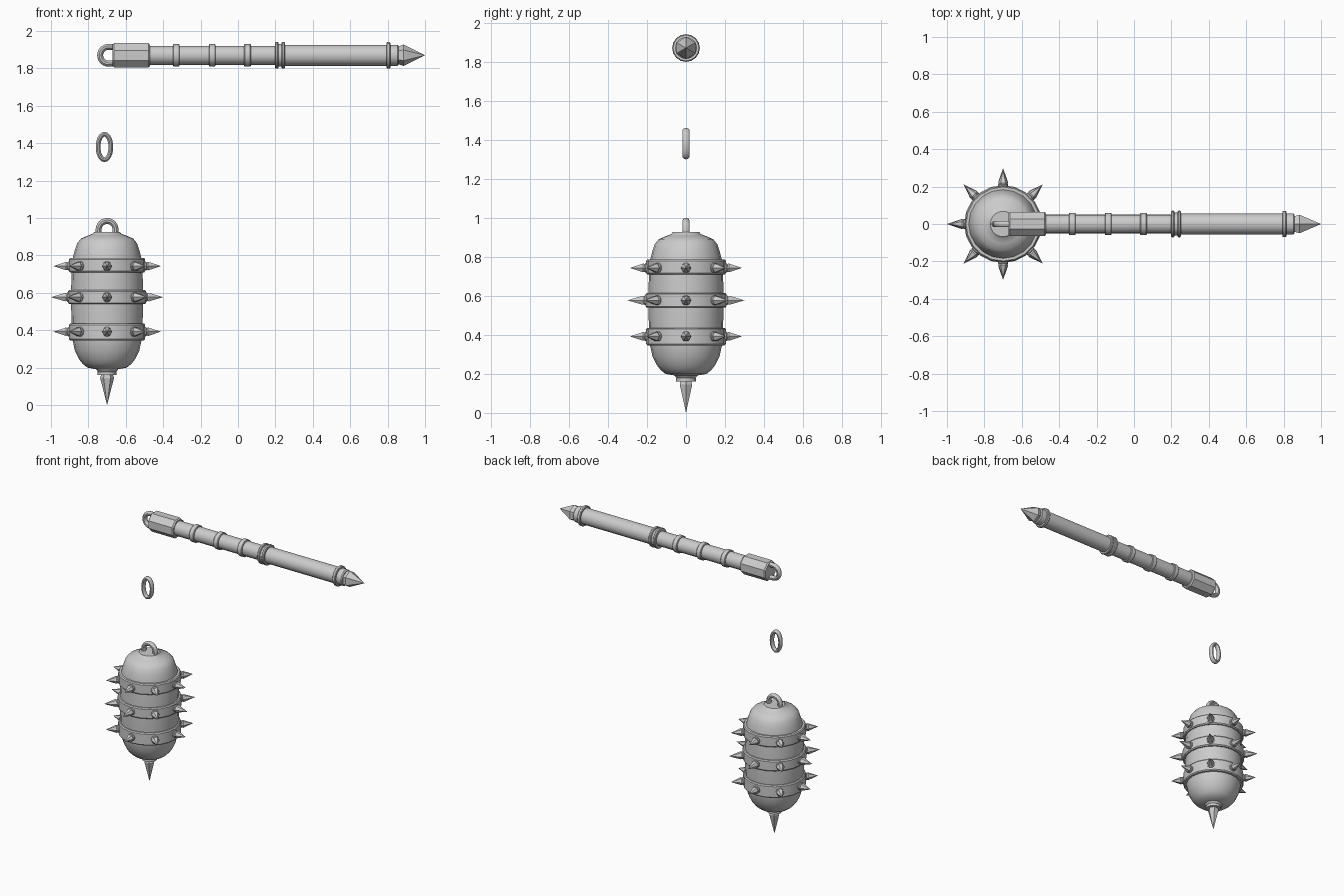
import bpy, bmesh, math
from mathutils import Vector

if "Cube" in bpy.data.objects:
    bpy.data.objects.remove(bpy.data.objects["Cube"])

HX, HZ = -0.70, 1.87      # head axis x, handle axis z


def finish(name, bm, smooth):
    bmesh.ops.recalc_face_normals(bm, faces=bm.faces)
    me = bpy.data.meshes.new(name)
    bm.to_mesh(me)
    bm.free()
    ob = bpy.data.objects.new(name, me)
    bpy.context.collection.objects.link(ob)
    if smooth:
        bpy.ops.object.select_all(action='DESELECT')
        bpy.context.view_layer.objects.active = ob
        ob.select_set(True)
        bpy.ops.object.shade_smooth_by_angle(angle=math.radians(35))
    return ob


def lathe(name, profile, origin, axis=(0, 0, 1), sides=16, turn=0.0, smooth=True):
    """Revolve (radius, distance) pairs around an axis; radius 0 makes a point."""
    bm = bmesh.new()
    q = Vector(axis).to_track_quat('Z', 'Y')
    rings = []
    for r, d in profile:
        n = 1 if r == 0 else sides
        angles = [turn + math.tau * i / sides for i in range(n)]
        rings.append([bm.verts.new(Vector(origin) + q @ Vector(
            (r * math.cos(a), r * math.sin(a), d))) for a in angles])
    for a, b in zip(rings, rings[1:]):
        for i in range(sides):
            j = (i + 1) % sides
            quad = [a[i % len(a)], a[j % len(a)], b[j % len(b)], b[i % len(b)]]
            bm.faces.new(list(dict.fromkeys(quad)))
    for ring in (rings[0], rings[-1]):
        if len(ring) > 1:
            bm.faces.new(ring)
    return finish(name, bm, smooth)


def tube(name, path, centre, rin, ry, closed, sides=10):
    """Sweep an ellipse (rin in the xz plane, ry along y) along an xz path."""
    bm = bmesh.new()
    pts = [Vector((x, 0, z)) for x, z in path]
    n = len(pts)
    rings = []
    for i, p in enumerate(pts):
        nxt = pts[(i + 1) % n] if closed else pts[min(i + 1, n - 1)]
        prv = pts[i - 1] if closed else pts[max(i - 1, 0)]
        t = (nxt - prv).normalized()
        side = Vector((t.z, 0, -t.x))
        rings.append([bm.verts.new(Vector(centre) + p
                      + side * rin * math.cos(math.tau * k / sides)
                      + Vector((0, ry * math.sin(math.tau * k / sides), 0)))
                      for k in range(sides)])
    for i in range(n if closed else n - 1):
        a, b = rings[i], rings[(i + 1) % n]
        for k in range(sides):
            m = (k + 1) % sides
            bm.faces.new((a[k], a[m], b[m], b[k]))
    if not closed:
        bm.faces.new(rings[0])
        bm.faces.new(rings[-1])
    return finish(name, bm, True)


# head body
lathe("head_body", [(0.045, 0.175), (0.06, 0.192), (0.105, 0.20), (0.13, 0.22),
                    (0.15, 0.245), (0.172, 0.29), (0.184, 0.345), (0.19, 0.43),
                    (0.193, 0.577), (0.19, 0.71), (0.184, 0.785), (0.172, 0.83),
                    (0.16, 0.865), (0.14, 0.89), (0.105, 0.905), (0.078, 0.915),
                    (0.068, 0.926)], (HX, 0, 0), sides=20)

# three bands, each with eight spikes
for n, (z0, z1, r, sz) in enumerate([(0.346, 0.436, 0.204, 0.392),
                                     (0.539, 0.615, 0.208, 0.577),
                                     (0.709, 0.786, 0.204, 0.743)]):
    lathe(f"head_band_{n}", [(r - 0.025, z0), (r - 0.006, z0), (r, z0 + 0.007),
                             (r, z1 - 0.007), (r - 0.006, z1), (r - 0.025, z1)],
          (HX, 0, 0), sides=20)
    for k in range(8):
        a = math.tau * k / 8
        d = (math.cos(a), math.sin(a), 0)
        base = (HX, 0, sz)
        tip = 0.30 if n == 1 else 0.287
        lathe(f"spike_collar_{n}_{k}", [(0.026, r - 0.03), (0.026, r + 0.004),
                                        (0.020, r + 0.009)], base, d, 10)
        lathe(f"spike_{n}_{k}", [(0.017, r - 0.01), (0.026, r + 0.016), (0, tip)],
              base, d, 6, smooth=False)

# bottom collar and spike
lathe("bottom_collar", [(0.05, 0.16), (0.05, 0.178), (0.042, 0.182), (0.042, 0.20)],
      (HX, 0, 0))
lathe("bottom_spike", [(0.03, 0.17), (0.037, 0.145), (0, 0.0)], (HX, 0, 0),
      sides=6, smooth=False)

# arch loops on the head and the handle end
arc = [(0.045 * math.cos(math.pi * i / 12), 0.045 * math.sin(math.pi * i / 12))
       for i in range(13)]
arch = [(0.045, -0.04)] + arc + [(-0.045, -0.04)]
tube("head_loop", arch, (HX, 0, 0.939), 0.016, 0.018, False)
tube("handle_loop", [(-z, x) for x, z in arch], (-0.692, 0, HZ), 0.016, 0.018, False)

# loose oval chain link
tube("chain_link", [(0.034 * math.cos(math.tau * i / 24), 0.068 * math.sin(math.tau * i / 24))
                    for i in range(24)], (-0.714, 0, 1.38), 0.0125, 0.018, True)

# handle, all parts along x
H, X = (0, 0, HZ), (1, 0, 0)
lathe("handle_socket", [(0.062, -0.67), (0.070, -0.662), (0.070, -0.478), (0.062, -0.47)],
      H, X, 8, math.pi / 8, False)
lathe("handle_shaft", [(0.051, -0.48), (0.051, 0.21)], H, X)
lathe("handle_grip", [(0.056, 0.22), (0.056, 0.80)], H, X)


def ring(name, x0, x1, r):
    b = 0.004
    lathe(name, [(r - 0.02, x0), (r - b, x0), (r, x0 + b), (r, x1 - b),
                 (r - b, x1), (r - 0.02, x1)], H, X)


for n, x in enumerate((-0.33, -0.138, 0.051)):
    ring(f"shaft_ring_{n}", x - 0.018, x + 0.018, 0.060)
ring("grip_ring_front", 0.198, 0.216, 0.071)
ring("grip_ring_middle", 0.21, 0.238, 0.061)
ring("grip_ring_back", 0.233, 0.251, 0.071)
ring("pommel_ring", 0.793, 0.815, 0.070)
lathe("pommel_collar", [(0.056, 0.80), (0.056, 0.852), (0.05, 0.859)], H, X)
lathe("pommel_spike", [(0.045, 0.85), (0.057, 0.885), (0, 1.0)], H, X, 6, math.pi / 6, False)
